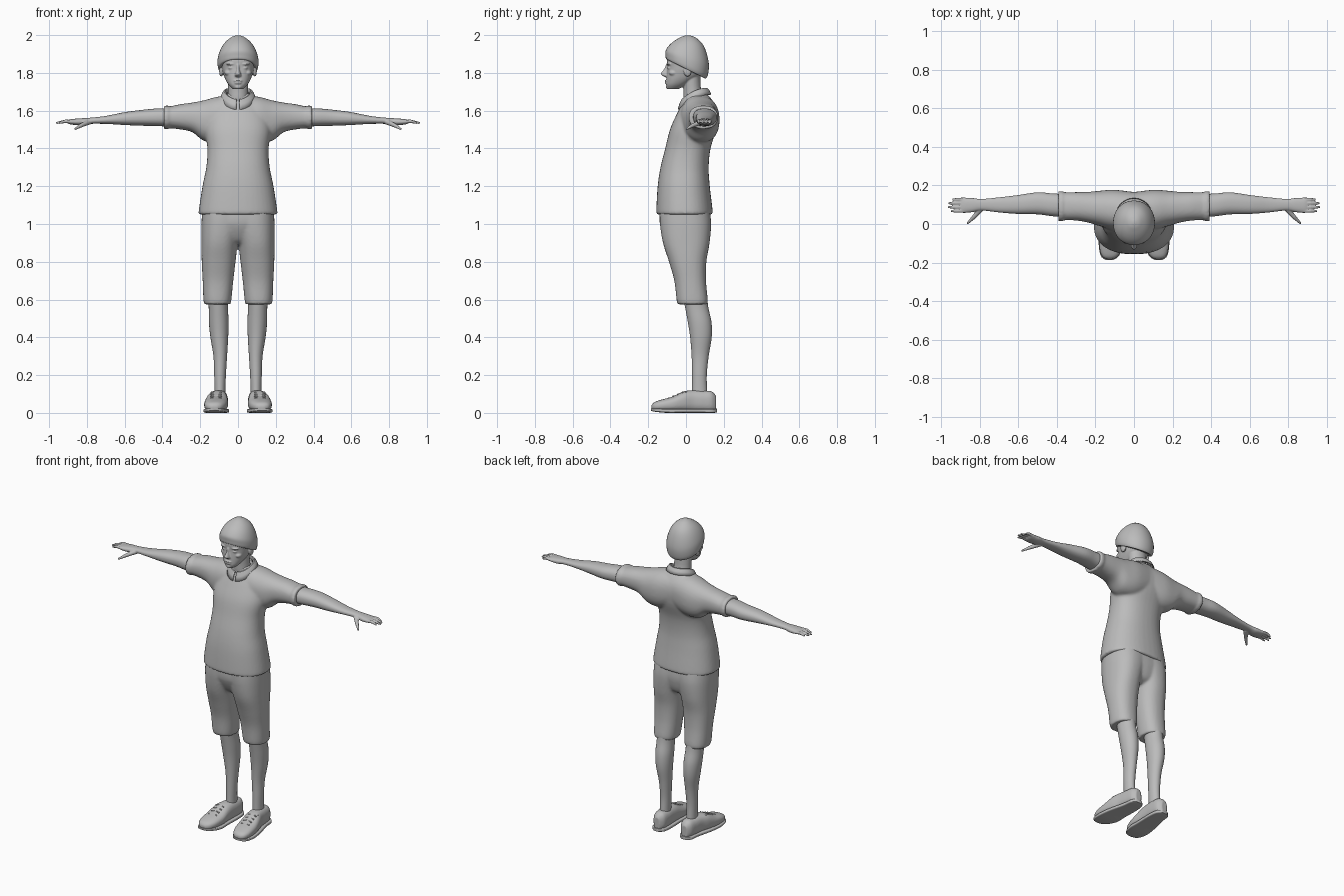
import bpy, bmesh, math
from mathutils import Vector, Matrix

cube = bpy.data.objects.get("Cube")
if cube:
    bpy.data.objects.remove(cube, do_unlink=True)

GREY = (0.5, 0.5, 0.5, 1)
grey = bpy.data.materials.new("plain_grey")
grey.use_nodes = True
grey.diffuse_color = GREY
grey.node_tree.nodes["Principled BSDF"].inputs["Base Color"].default_value = GREY

BOTH = (1, -1)
PLACE = {"x": lambda u, v, w: (w, u, v),
         "y": lambda u, v, w: (u, w, v),
         "z": lambda u, v, w: (u, v, w)}


def spline(rows, steps=5):
    """Smooth the rows with a Catmull-Rom spline."""
    out = []
    last = len(rows) - 1
    for i in range(last):
        a, b, c, d = (rows[max(0, min(last, i + k))] for k in (-1, 0, 1, 2))
        for s in range(steps):
            t = s / steps
            out.append([q + t / 2 * (r - p + t * (2*p - 5*q + 4*r - e + t * (3*(q - r) + e - p)))
                        for p, q, r, e in zip(a, b, c, d)])
    return out + [list(rows[-1])]


def loft(bm, axis, rows, power=2.3, sides=(1,), tilt=None, count=40):
    """Rows hold the position along the axis, then the bounds of each oval."""
    for side in sides:
        rings = []
        for w, u0, u1, v0, v1 in spline(rows):
            ring = []
            for k in range(count):
                a = math.tau * k / count
                c, s = math.cos(a), math.sin(a)
                u = (u0 + u1 + (u1 - u0) * math.copysign(abs(c) ** (2 / power), c)) / 2
                v = (v0 + v1 + (v1 - v0) * math.copysign(abs(s) ** (2 / power), s)) / 2
                p = Vector(PLACE[axis](u, v, w + (tilt(w) * v if tilt else 0)))
                p.x *= side
                ring.append(bm.verts.new(p))
            rings.append(ring)
        for r, q in zip(rings, rings[1:]):
            for k in range(count):
                n = (k + 1) % count
                bm.faces.new((r[k], r[n], q[n], q[k]))
        bm.faces.new(rings[0])
        bm.faces.new(rings[-1])


def across(rows):
    """Rows centred on x = 0, given as position, half width and y bounds."""
    return [(w, -h, h, a, b) for w, h, a, b in rows]


def blob(bm, centre, size, sides=BOTH):
    for side in sides:
        spot = Matrix.Translation((centre[0] * side, *centre[1:]))
        bmesh.ops.create_uvsphere(bm, u_segments=20, v_segments=12, radius=1,
                                  matrix=spot @ Matrix.Diagonal((*size, 1)))


def rod(bm, start, end, r0, r1, sides=BOTH):
    """Tapered rod with rounded ends."""
    for side in sides:
        a, b = (Vector((p[0] * side, p[1], p[2])) for p in (start, end))
        turn = (b - a).to_track_quat("Z", "Y").to_matrix().to_4x4()
        bmesh.ops.create_cone(bm, cap_ends=True, segments=12, radius1=r0, radius2=r1,
                              depth=(b - a).length, matrix=Matrix.Translation((a + b) / 2) @ turn)
        for p, r in ((a, r0), (b, r1)):
            blob(bm, p, (r, r, r), (1,))


def finish(name, bm, voxel=0, rounds=4):
    bmesh.ops.recalc_face_normals(bm, faces=bm.faces)
    mesh = bpy.data.meshes.new(name)
    bm.to_mesh(mesh)
    bm.free()
    mesh.materials.append(grey)
    obj = bpy.data.objects.new(name, mesh)
    bpy.context.collection.objects.link(obj)
    bpy.ops.object.select_all(action="DESELECT")
    obj.select_set(True)
    bpy.context.view_layer.objects.active = obj
    bpy.ops.object.shade_smooth_by_angle(angle=math.radians(50))
    if voxel:
        blend = obj.modifiers.new("blend", "REMESH")
        blend.mode, blend.voxel_size, blend.use_smooth_shade = "VOXEL", voxel, True
        soft = obj.modifiers.new("soften", "SMOOTH")
        soft.factor, soft.iterations = 0.5, rounds
    return obj


# Shirt: body and both sleeves blended together
bm = bmesh.new()
loft(bm, "z", across([
    (1.05, .205, -.153, .138), (1.07, .208, -.157, .141), (1.2, .188, -.15, .126),
    (1.3, .168, -.135, .12), (1.4, .162, -.11, .13), (1.5, .175, -.085, .16),
    (1.58, .16, -.05, .167), (1.64, .125, -.02, .15), (1.69, .075, 0, .11)]))
loft(bm, "x", [
    (0, -.02, .165, 1.46, 1.68), (.1, -.03, .177, 1.43, 1.675), (.18, -.01, .172, 1.44, 1.655),
    (.24, .008, .166, 1.485, 1.643), (.3, .018, .165, 1.5, 1.635), (.365, .02, .165, 1.507, 1.622),
    (.37, .014, .17, 1.502, 1.628), (.392, .014, .17, 1.503, 1.625)], sides=BOTH)
finish("shirt", bm, .008, 5)

# Collar: folded band, open at the front
bm = bmesh.new()
strip = []
for i in range(49):
    a = (i / 24 - 1) * math.pi * .97
    f = ((1 - math.cos(a)) / 2) ** 2
    strip.append([bm.verts.new((math.sin(a) * (.06 + out), .045 + math.cos(a) * (.055 + out),
                                1.72 - .06 * f - drop - dip * f))
                  for out, drop, dip in ((0, .02, 0), (.006, 0, 0), (.014, 0, 0),
                                         (.026, .015, .01), (.034, .034, .02))])
for r, q in zip(strip, strip[1:]):
    for k in range(4):
        bm.faces.new((r[k], r[k + 1], q[k + 1], q[k]))
thick = finish("collar", bm).modifiers.new("thickness", "SOLIDIFY")
thick.thickness = .006

# Shorts: hips and two wide legs
bm = bmesh.new()
loft(bm, "z", across([(.89, .04, -.06, .07), (.92, .12, -.1, .11),
                      (1, .18, -.138, .13), (1.08, .18, -.14, .125)]))
loft(bm, "z", [
    (.575, .04, .178, -.044, .112), (.6, .035, .183, -.05, .115), (.7, .025, .187, -.062, .106),
    (.8, .013, .192, -.09, .108), (.9, 0, .193, -.122, .125), (1, -.03, .193, -.138, .133),
    (1.08, -.05, .19, -.14, .125)], sides=BOTH)
finish("shorts", bm, .008)

# Arms, palms, fingers and thumbs
for side, name in ((1, "left_arm"), (-1, "right_arm")):
    bm = bmesh.new()
    loft(bm, "x", [
        (.34, .035, .155, 1.515, 1.612), (.42, .04, .158, 1.518, 1.612), (.5, .05, .164, 1.52, 1.605),
        (.6, .052, .15, 1.524, 1.592), (.7, .06, .138, 1.53, 1.572), (.79, .07, .13, 1.53, 1.562),
        (.84, .061, .135, 1.523, 1.559), (.885, .058, .135, 1.527, 1.555),
        (.9, .064, .13, 1.532, 1.55)], sides=(side,))
    for y, tip in ((.067, .945), (.087, .96), (.108, .956), (.127, .938)):
        knuckle = (.915, y, 1.544)
        rod(bm, (.875, y, 1.541), knuckle, .01, .009, (side,))
        rod(bm, knuckle, (tip, y, 1.535), .009, .006, (side,))
    rod(bm, (.79, .082, 1.54), (.83, .036, 1.522), .015, .011, (side,))
    rod(bm, (.83, .036, 1.522), (.862, .004, 1.503), .011, .006, (side,))
    finish(name, bm, .004, 3)

# Lower legs
for side, name in ((1, "left_leg"), (-1, "right_leg")):
    bm = bmesh.new()
    loft(bm, "z", [
        (.06, .066, .125, .03, .115), (.12, .067, .124, .032, .112), (.2, .064, .126, .032, .11),
        (.3, .058, .13, .03, .12), (.4, .052, .146, .022, .136), (.48, .05, .154, .01, .135),
        (.56, .053, .155, -.005, .118), (.64, .05, .16, -.02, .11)], 2, (side,))
    finish(name, bm)

# Shoes: rounded upper, opening rim, flat sole and laces
for side, name in ((1, "left"), (-1, "right")):
    bm = bmesh.new()
    loft(bm, "y", [
        (-.183, .11, .142, .02, .04), (-.168, .085, .165, .012, .056), (-.13, .064, .178, .008, .07),
        (-.07, .053, .178, .005, .087), (-.01, .054, .167, .004, .114), (.04, .054, .152, .004, .12),
        (.09, .053, .145, .004, .118), (.135, .058, .137, .004, .114),
        (.16, .08, .118, .01, .09)], 2.5, (side,))
    finish(name + "_shoe", bm, .005)

    bm = bmesh.new()
    loft(bm, "y", [
        (-.186, .108, .145, .012, .024), (-.165, .078, .172, .006, .024), (-.1, .05, .183, 0, .022),
        (-.02, .049, .174, 0, .022), (.08, .047, .15, 0, .022), (.14, .055, .142, 0, .022),
        (.165, .08, .118, .002, .022)], 5, (side,))
    finish(name + "_sole", bm)

    bm = bmesh.new()
    for i in range(4):
        y, z = -.092 + .024 * i, .078 + .01 * i
        for near, far in ((0, .02), (.02, 0)):
            rod(bm, (.09, y + near, z), (.142, y + far, z), .004, .004, (side,))
    finish(name + "_laces", bm)

# Head: skull, jaw, neck and face blended together
bm = bmesh.new()
loft(bm, "z", across([
    (1.714, .026, -.097, -.04), (1.735, .048, -.104, 0), (1.76, .064, -.104, .04),
    (1.79, .076, -.103, .08), (1.83, .085, -.1, .1), (1.88, .087, -.099, .105),
    (1.94, .06, -.06, .08)]))
loft(bm, "z", across([(1.6, .07, 0, .11), (1.66, .058, -.012, .1),
                      (1.71, .053, -.014, .08), (1.8, .058, -.02, .075)]), 2)
loft(bm, "z", across([(1.778, .011, -.11, -.08), (1.786, .018, -.126, -.08), (1.796, .015, -.134, -.08),
                      (1.82, .008, -.117, -.08), (1.846, .009, -.105, -.08)]), 2)
blob(bm, (0, -.102, 1.758), (.025, .012, .005), (1,))
blob(bm, (0, -.101, 1.747), (.021, .012, .006), (1,))
blob(bm, (0, -.092, 1.726), (.02, .015, .013), (1,))
blob(bm, (.035, -.085, 1.826), (.017, .014, .007))
blob(bm, (.036, -.085, 1.847), (.027, .018, .007))
blob(bm, (.05, -.065, 1.8), (.022, .026, .016))
blob(bm, (.089, .008, 1.812), (.011, .022, .032))
finish("head", bm, .004, 2)

# Knitted hat: higher at the forehead, lower at the nape
bm = bmesh.new()
loft(bm, "z", across([
    (1.822, .092, -.098, .095), (1.823, .102, -.106, .106), (1.845, .108, -.108, .117),
    (1.885, .106, -.107, .121), (1.93, .09, -.088, .108), (1.965, .066, -.06, .085),
    (1.99, .034, -.025, .048), (1.999, .008, 0, .018)]), 2.1,
    tilt=lambda w: -2.8 * (2 - w))
finish("hat", bm)
